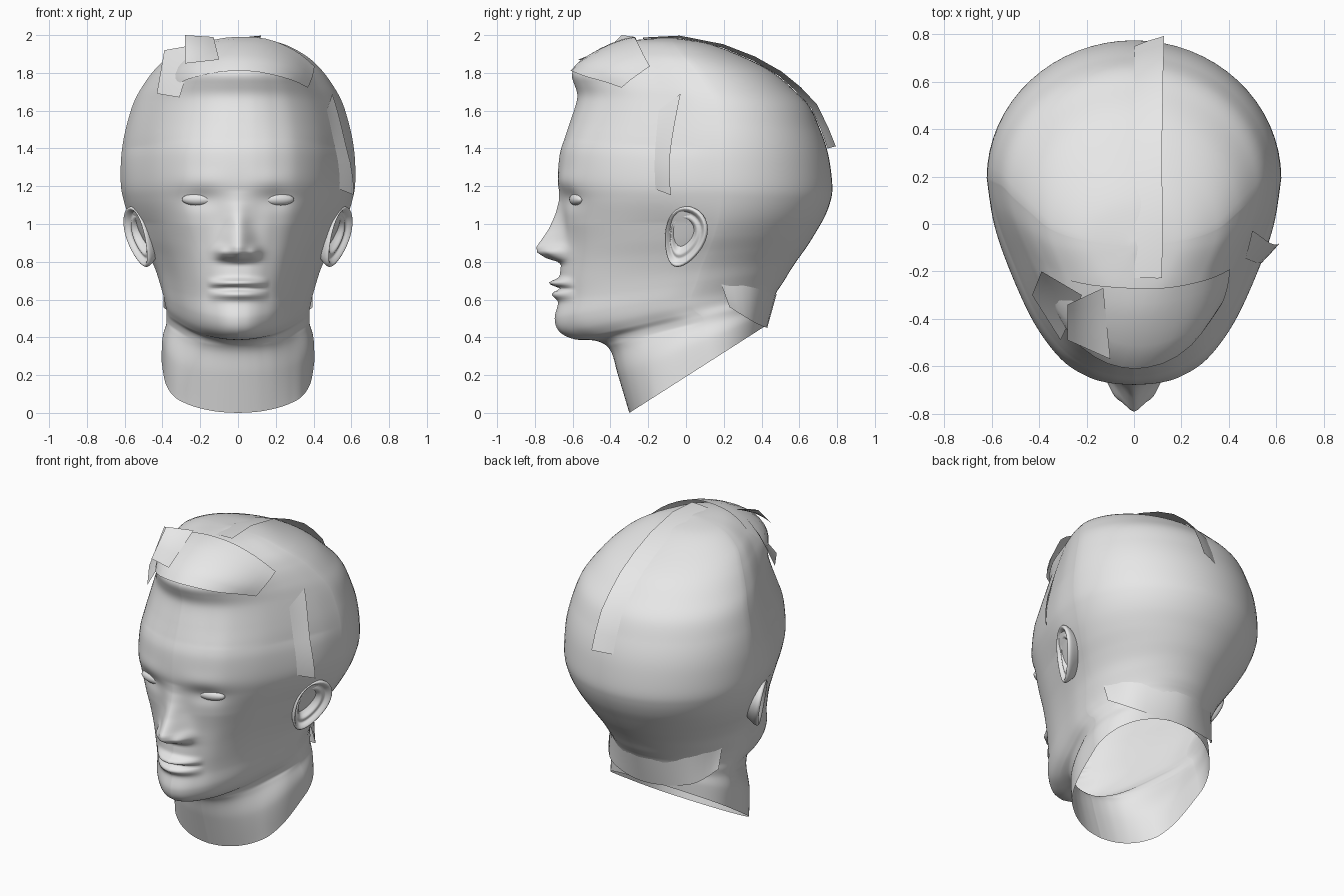
import bpy, bmesh, math
from mathutils import Vector, Matrix
from mathutils.bvhtree import BVHTree

cube = bpy.data.objects.get("Cube")
if cube:
    bpy.data.objects.remove(cube, do_unlink=True)

clay = bpy.data.materials.new("plain grey")
clay.use_nodes = True
GREY = (0.8, 0.8, 0.8, 1)
clay.diffuse_color = GREY
clay.node_tree.nodes["Principled BSDF"].inputs["Base Color"].default_value = GREY


def finish(name, bm, mirror=False):
    mesh = bpy.data.meshes.new(name)
    bm.to_mesh(mesh)
    bm.free()
    mesh.materials.append(clay)
    for p in mesh.polygons:
        p.use_smooth = True
    ob = bpy.data.objects.new(name, mesh)
    bpy.context.collection.objects.link(ob)
    if mirror:
        ob.modifiers.new("mirror", 'MIRROR')


def spline(points, steps):
    """Smooth curve through points of any dimension."""
    out = []
    last = len(points) - 1
    for i in range(last):
        a, b = points[max(i - 1, 0)], points[i]
        c, d = points[i + 1], points[min(i + 2, last)]
        for s in range(steps):
            t = s / steps
            out.append([q + 0.5 * t * (r - p + t * (2 * p - 5 * q + 4 * r - e
                        + t * (3 * (q - r) + e - p)))
                        for p, q, r, e in zip(a, b, c, d)])
    out.append(list(points[-1]))
    return out


def grid(bm, rows, closed=False):
    vs = [[bm.verts.new(p) for p in row] for row in rows]
    n = len(rows[0])
    for upper, lower in zip(vs, vs[1:]):
        for c in range(n if closed else n - 1):
            d = (c + 1) % n
            bm.faces.new((upper[c], lower[c], lower[d], upper[d]))
    return vs


def bump(value, centre, size):
    return math.exp(-((value - centre) / size) ** 2)


def ramp(value, table):
    """Linear lookup in a table that descends in height."""
    for (z1, v1), (z0, v0) in zip(table, table[1:]):
        if z0 <= value <= z1:
            return v0 + (v1 - v0) * (value - z0) / (z1 - z0)
    return 0.0


# Head and neck: tilted rings
# (front y, front z, back y, back z, half width, front shape)
RINGS = [
    (-.12, 1.985, -.08, 1.985, .01, .6), (-.32, 1.965, .10, 1.96, .21, .6),
    (-.47, 1.90, .28, 1.895, .35, .6), (-.54, 1.83, .45, 1.81, .44, .7),
    (-.565, 1.74, .57, 1.71, .51, .7), (-.575, 1.66, .655, 1.62, .555, .7),
    (-.61, 1.55, .71, 1.50, .59, .8), (-.64, 1.46, .745, 1.40, .61, .95),
    (-.668, 1.37, .765, 1.30, .62, 1.1), (-.678, 1.23, .775, 1.19, .62, 1.2),
    (-.663, 1.13, .765, 1.12, .605, 1.2), (-.65, 1.02, .735, 1.04, .575, 1.05),
    (-.65, .90, .69, .96, .53, .8), (-.66, .80, .64, .88, .48, .65),
    (-.67, .70, .59, .81, .44, .55), (-.672, .60, .55, .75, .415, .5),
    (-.695, .50, .52, .70, .395, .4), (-.67, .43, .50, .67, .385, .3),
    (-.59, .39, .48, .64, .378, .3), (-.47, .38, .46, .60, .378, .6),
    (-.40, .33, .44, .56, .38, 1.2), (-.36, .20, .43, .52, .40, 1.7),
    (-.30, 0, .42, .46, .405, 2)]

# Front half-sections from pointed (jaw) through broad (brow) to full (neck)
ACROSS = (0, .16, .32, .5, .68, .84, .95, 1)
SHAPES = [spline(list(zip(ACROSS, depth)), 8) for depth in (
    (-1, -.97, -.89, -.76, -.57, -.34, -.16, 0),
    (-1, -.988, -.95, -.86, -.67, -.4, -.18, 0),
    (-1, -.99, -.965, -.91, -.82, -.68, -.42, 0))]
BACK = 16
back_arc = [(math.cos(a), math.sin(a)) for a in
            (math.pi / 2 * i / BACK for i in range(1, BACK + 1))]


def section(shape):
    lo = 0 if shape < 1 else 1
    t = shape - lo
    half = [(p[0] + (q[0] - p[0]) * t, p[1] + (q[1] - p[1]) * t)
            for p, q in zip(SHAPES[lo], SHAPES[lo + 1])] + back_arc
    return half + [(-x, y) for x, y in half[-2:0:-1]]


NOSE = [(1.18, 0), (1.12, .012), (1.06, .035), (.97, .08), (.88, .14),
        (.85, .135), (.82, .085), (.80, .02), (.785, 0)]
NOSE_WIDTH = [(1.2, .06), (1.0, .06), (.86, .08), (.7, .08)]


def relief(x, z):
    """Forward push that shapes nose, lips, brows, sockets and hair roll."""
    x = abs(x)
    d = ramp(z, NOSE) * bump(x, 0, ramp(z, NOSE_WIDTH) or 1)
    d += .04 * bump(x, .085, .035) * bump(z, .85, .032)
    d -= .022 * bump(x, .2, .1) * bump(z, 1.13, .055)
    d += .006 * bump(x, .2, .14) * bump(z, 1.235, .05)
    lip = max(0, 1 - (x / .165) ** 2)
    d += lip * (.055 * bump(z, .688, .02) + .04 * bump(z, .627, .026)
                - .02 * bump(z, .657, .009))
    d += .05 * bump(z, 1.8, .075) * math.exp(-(x / .44) ** 4)
    return d


rows = []
for fy, fz, by, bz, w, shape in spline(RINGS, 10):
    mid = fy + .6 * (by - fy)
    row = []
    for sx, sy in section(shape):
        y = mid + sy * ((mid - fy) if sy < 0 else (by - mid))
        z = fz + (bz - fz) * (y - fy) / (by - fy)
        x = sx * w
        if sy < -.4:
            y -= relief(x, z) * min(1, (-sy - .4) / .25)
        row.append((x, y, z))
    rows.append(row)
bm = bmesh.new()
loops = grid(bm, rows, closed=True)
bm.faces.new(loops[0])
bm.normal_update()
skin = BVHTree.FromBMesh(bm)
finish("head", bm)

# Eyes set into the sockets
hit = skin.ray_cast(Vector((.21, -2, 1.13)), Vector((0, 1, 0)))[0]
bm = bmesh.new()
place = (Matrix.Translation(hit + Vector((0, .014, 0)))
         @ Matrix.Rotation(math.radians(14), 4, 'Z')
         @ Matrix.Diagonal((.09, .034, .033, 1)))
bmesh.ops.create_uvsphere(bm, u_segments=24, v_segments=12, radius=1, matrix=place)
finish("eyes", bm, mirror=True)

# Ears: an egg-shaped dish with a thin rim, front edge sunk into the head
up = Vector((.33, .33, .92)).normalized()
out = Vector((.9, -.4, -.1))
out = (out - up * out.dot(up)).normalized()
forward = out.cross(up)
centre = Vector((.517, -.003, .932))
RIM = [(.6, -.09), (.92, -.02), (1.02, .012), (.96, .026), (.86, .016),
       (.76, .002), (.62, .008), (.48, -.012), (.3, -.03), (.03, -.03)]
rows = []
for r, depth in spline(RIM, 3):
    row = []
    for i in range(32):
        a = 2 * math.pi * i / 32
        tall, wide = math.sin(a), math.cos(a)
        row.append(centre + up * (.168 * r * tall) + out * depth
                   + forward * (.112 * r * wide * (1 + .25 * tall)
                                + .03 * (1 - r)))
    rows.append(row)
bm = bmesh.new()
loops = grid(bm, rows, closed=True)
bm.faces.new(loops[-1])
bmesh.ops.recalc_face_normals(bm, faces=bm.faces)
finish("ears", bm, mirror=True)


def sheet(name, edge_a, edge_b, lift=None, steps=4, across=6):
    """Hair sheet between two edges; lift = heights over the skin
    at the start and end of edge a, then of edge b."""
    a, b = spline(edge_a, steps), spline(edge_b, steps)
    rows = []
    for i, (p, q) in enumerate(zip(a, b)):
        t = i / (len(a) - 1)
        row = []
        for j in range(across + 1):
            s = j / across
            point = Vector(p).lerp(Vector(q), s)
            if lift:
                spot, normal = skin.find_nearest(point)[:2]
                la = lift[0] + (lift[1] - lift[0]) * t
                lb = lift[2] + (lift[3] - lift[2]) * t
                point = spot + normal * (la + (lb - la) * s)
            row.append(point)
        rows.append(row)
    bm = bmesh.new()
    grid(bm, rows)
    finish(name, bm)


# Loose hair sheets
crown = [(-.23, 2), (.2, 1.96), (.5, 1.8), (.67, 1.62), (.75, 1.4)]
sheet("crown_strip", [(0, y, z) for y, z in crown],
      [(.12, y, z) for y, z in crown], (.003, .004, .018, .06), steps=2)
sheet("side_strip", [(.53, -.17, 1.62), (.56, -.18, 1.4), (.56, -.17, 1.18)],
      [(.53, -.04, 1.7), (.6, -.09, 1.4), (.58, -.07, 1.16)],
      (.002, .002, .008, .05))
sheet("quiff", [(-.38, -.4, 1.74), (0, -.61, 1.81), (.42, -.37, 1.73)],
      [(-.3, -.24, 1.92), (.1, -.27, 1.98), (.43, -.2, 1.85)],
      (.004, .02, .004, .04), steps=8)
sheet("outer_tuft", [(-.43, -.3, 1.69), (-.39, -.2, 1.92)],
      [(-.31, -.49, 1.67), (-.22, -.3, 1.95)])
sheet("inner_tuft", [(-.28, -.49, 1.85), (-.28, -.34, 2)],
      [(-.1, -.57, 1.87), (-.13, -.27, 1.99)])

# Nape band flaring away from the neck
top = [(.39, .18, .7), (.28, .37, .66), (0, .48, .63)]
low = [(.395, .23, .56), (.28, .36, .48), (0, .43, .45)]
flip = [[(-x, y, z) for x, y, z in reversed(e[:-1])] for e in (top, low)]
sheet("nape_band", top + flip[0], low + flip[1], steps=5)
